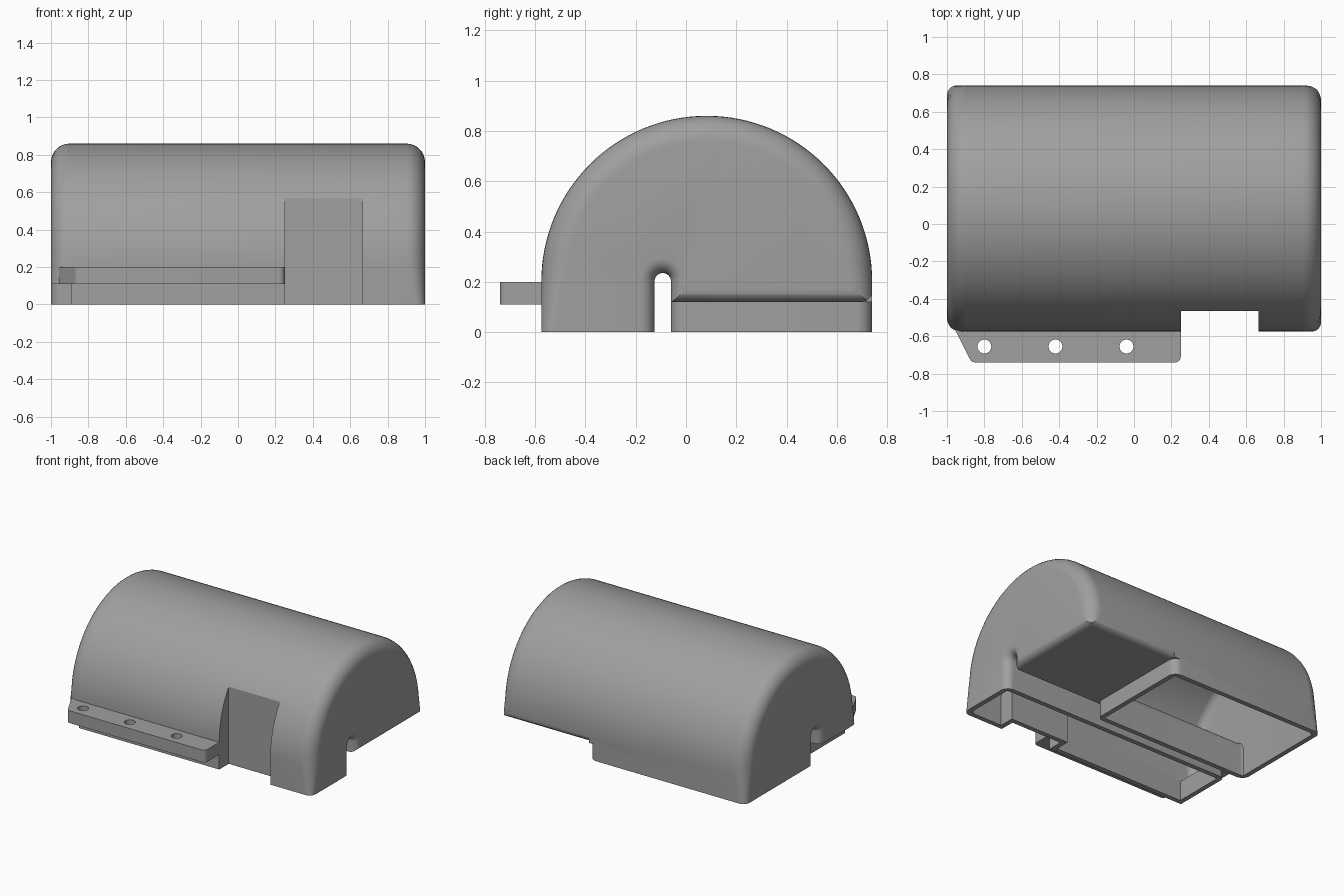
import bpy, bmesh, math

if "Cube" in bpy.data.objects:
    bpy.data.objects.remove(bpy.data.objects["Cube"])

T = 0.035                      # wall thickness
CY, CZ, R = 0.0825, 0.2025, 0.6575

grey = bpy.data.materials.new("plain grey")
grey.diffuse_color = (0.35, 0.35, 0.35, 1)
grey.use_nodes = True
grey.node_tree.nodes["Principled BSDF"].inputs["Base Color"].default_value = grey.diffuse_color


def finish(name, bm):
    bmesh.ops.recalc_face_normals(bm, faces=bm.faces)
    me = bpy.data.meshes.new(name)
    bm.to_mesh(me)
    bm.free()
    me.materials.append(grey)
    ob = bpy.data.objects.new(name, me)
    bpy.context.collection.objects.link(ob)
    return ob


def loft(name, rings):
    bm = bmesh.new()
    vs = [[bm.verts.new(p) for p in ring] for ring in rings]
    n = len(rings[0])
    for a, b in zip(vs, vs[1:]):
        for i in range(n):
            j = (i + 1) % n
            bm.faces.new((a[i], a[j], b[j], b[i]))
    bm.faces.new(vs[0])
    bm.faces.new(vs[-1])
    return finish(name, bm)


def prism(name, pts, axis, a, b):
    """Extrude a 2D outline along axis 0, 1 or 2 from a to b."""
    def place(p, h):
        q = list(p)
        q.insert(axis, h)
        return q
    return loft(name, [[place(p, h) for p in pts] for h in (a, b)])


def box(name, x0, x1, y0, y1, z0, z1):
    return prism(name, [(x0, y0), (x1, y0), (x1, y1), (x0, y1)], 2, z0, z1)


def round_bar(name, c, s, r, axis, a, b, e=0.02):
    """Cutter that rounds a convex edge at c; s points into the material."""
    pts = []
    for i in range(9):
        t = math.pi / 2 * i / 8
        pts.append((c[0] + s[0] * r * (1 - math.sin(t)),
                    c[1] + s[1] * r * (1 - math.cos(t))))
    pts += [(c[0] - s[0] * e, c[1] + s[1] * r),
            (c[0] - s[0] * e, c[1] - s[1] * e),
            (c[0] + s[0] * r, c[1] - s[1] * e)]
    return prism(name, pts, axis, a, b)


def dome(name, t, bottom):
    """Arched body with rounded ends, inset by t."""
    def ring(side, th):
        pts = []
        def add(ang, z):
            f = 0.05 + 0.05 * min(1, max(0, z) / 0.25)
            f = max(f - t, 0.02)
            rad = R - t - f * (1 - math.cos(th))
            x = side * (1 - t - f + f * math.sin(th))
            zz = CZ + rad * math.sin(ang) if z >= CZ else z
            pts.append((x, CY + rad * math.cos(ang), zz))
        add(0, bottom)
        for i in range(65):
            ang = math.pi * i / 64
            add(ang, CZ + R * math.sin(ang))
        add(math.pi, bottom)
        return pts
    steps = [math.pi / 2 * i / 8 for i in range(9)]
    return loft(name, [ring(-1, a) for a in reversed(steps)] + [ring(1, a) for a in steps])


def slot(name, grow):
    """Round-topped lengthwise slot with flared mouths."""
    def ring(x, g):
        r = 0.0325 + grow + g
        arc = [(x, -0.0925 + r * math.cos(math.pi * i / 16),
                0.2025 + r * math.sin(math.pi * i / 16)) for i in range(17)]
        return [(x, -0.0925 + r, -0.3)] + arc + [(x, -0.0925 - r, -0.3)]
    f = 0.06
    half = [(1 - f + f * math.sin(t), f * (1 - math.cos(t)))
            for t in [math.pi / 2 * i / 8 for i in range(9)]] + [(1.1, f)]
    return loft(name, [ring(-x, g) for x, g in reversed(half)] + [ring(x, g) for x, g in half])


def cut(ob, cutters):
    bpy.context.view_layer.objects.active = ob
    for c in cutters:
        m = ob.modifiers.new("cut", 'BOOLEAN')
        m.operation, m.solver, m.object = 'DIFFERENCE', 'EXACT', c
        bpy.ops.object.modifier_apply(modifier=m.name)
        bpy.data.objects.remove(c)


def openings(g):
    """Slot, front recess, rear end notch and low corner notch, grown by g."""
    return [slot("slot_cutter", g),
            box("front_recess_cutter", 0.25 - g, 0.665 + g, -0.9, -0.465 + g, -0.3, 0.95),
            box("rear_notch_cutter", 0.27 - g, 1.2, -0.1, 0.95, -0.3, 0.12 + g),
            box("corner_notch_cutter", -1.2, -0.89 + g, -0.95, -0.1, -0.3, 0.11 + g)]


# Hollow cover: outer body minus openings, then minus the walled-in cavity
cover = dome("cover", 0, 0)
cut(cover, openings(0))
cut(cover, [
    round_bar("end_edge", (1, 0.12), (-1, 1), 0.05, 1, -0.07, 0.9),
    round_bar("back_edge", (0.74, 0.12), (-1, 1), 0.045, 0, 0.27, 1.1),
    round_bar("back_corner", (0.27, 0.74), (-1, -1), 0.06, 2, -0.1, 0.12),
    round_bar("slot_corner", (0.27, -0.06), (-1, 1), 0.05, 2, -0.1, 0.12),
    round_bar("low_corner", (-0.89, -0.125), (1, -1), 0.04, 2, -0.1, 0.11),
])
cavity = dome("cavity", T, -0.1)
cut(cavity, openings(T))
cut(cover, [cavity])

# Mounting flange with rounded outer corners and three screw holes
outline = [(-0.965, -0.55)]
for cx, a0, a1 in ((-0.85, 205, 270), (0.22, 270, 360)):
    for i in range(7):
        a = math.radians(a0 + (a1 - a0) * i / 6)
        outline.append((cx + 0.03 * math.cos(a), -0.71 + 0.03 * math.sin(a)))
outline.append((0.25, -0.55))
flange = prism("mounting_flange", outline, 2, 0.11, 0.2)
cut(flange, [prism("hole_cutter",
                   [(x + 0.037 * math.cos(math.tau * i / 32),
                     -0.655 + 0.037 * math.sin(math.tau * i / 32)) for i in range(32)],
                   2, 0.0, 0.3) for x in (-0.8, -0.42, -0.04)])

# Smooth curved surfaces, keep edges crisp
for ob in (cover, flange):
    bpy.ops.object.select_all(action='DESELECT')
    ob.select_set(True)
    bpy.context.view_layer.objects.active = ob
    bpy.ops.object.shade_smooth_by_angle(angle=math.radians(30))
